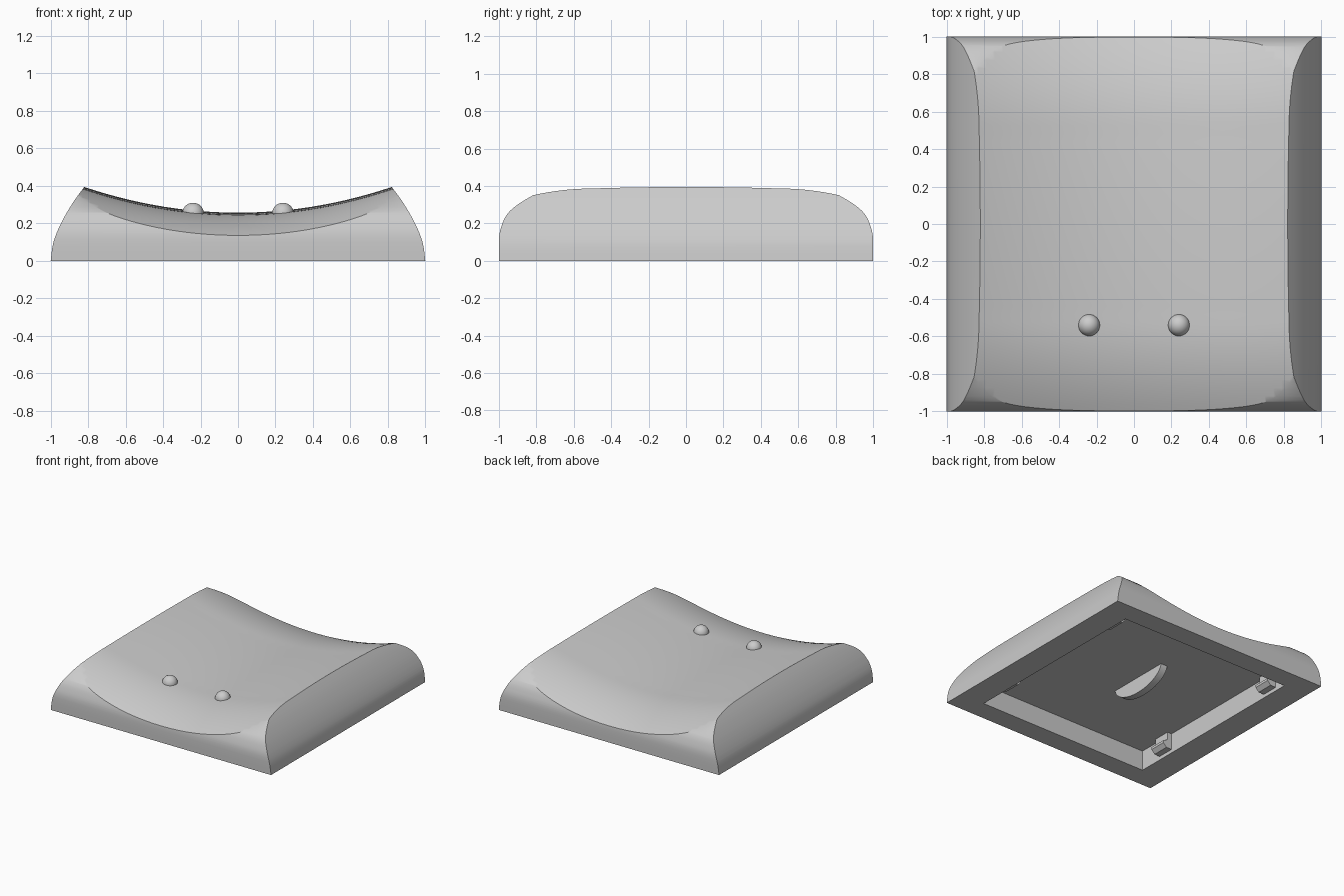
import bpy, bmesh, math
from mathutils import Matrix

if "Cube" in bpy.data.objects:
    bpy.data.objects.remove(bpy.data.objects["Cube"])

grey = bpy.data.materials.new("light_grey_plastic")
grey.use_nodes = True
colour = (0.6, 0.6, 0.6, 1)
grey.diffuse_color = colour
grey.node_tree.nodes["Principled BSDF"].inputs["Base Color"].default_value = colour


def finish(bm, name, helper=False):
    bmesh.ops.recalc_face_normals(bm, faces=bm.faces)
    mesh = bpy.data.meshes.new(name)
    bm.to_mesh(mesh)
    bm.free()
    mesh.materials.append(grey)
    ob = bpy.data.objects.new(name, mesh)
    bpy.context.collection.objects.link(ob)
    ob.hide_render = helper
    return ob


def select_only(ob):
    bpy.ops.object.select_all(action='DESELECT')
    ob.select_set(True)
    bpy.context.view_layer.objects.active = ob


def smooth(ob, angle=30):
    select_only(ob)
    bpy.ops.object.shade_smooth_by_angle(angle=math.radians(angle))


def boolean(ob, tool, operation):
    mod = ob.modifiers.new(operation.title(), 'BOOLEAN')
    mod.object, mod.operation, mod.solver = tool, operation, 'EXACT'
    select_only(ob)
    bpy.ops.object.modifier_apply(modifier=mod.name)
    bpy.data.objects.remove(tool)


def prism(name, points, to_3d, half, helper=False):
    """Extrude a closed 2D outline symmetrically along the remaining axis."""
    bm = bmesh.new()
    face = bm.faces.new([bm.verts.new(to_3d(u, w, -half)) for u, w in points])
    ext = bmesh.ops.extrude_face_region(bm, geom=[face])
    shift = [b - a for a, b in zip(to_3d(0, 0, 0), to_3d(0, 0, 2 * half))]
    bmesh.ops.translate(bm, vec=shift, verts=[v for v in ext['geom'] if isinstance(v, bmesh.types.BMVert)])
    return finish(bm, name, helper)


def box(name, size, centre, helper=False):
    bm = bmesh.new()
    bmesh.ops.create_cube(bm, size=1, matrix=Matrix.Translation(centre) @ Matrix.Diagonal((*size, 1)))
    return finish(bm, name, helper)


def spline(points, steps=6):
    """Catmull-Rom interpolation through a few profile points."""
    pts = [points[0], *points, points[-1]]
    out = []
    for a, b, c, d in zip(pts, pts[1:], pts[2:], pts[3:]):
        for i in range(steps):
            t = i / steps
            out.append(tuple(q + t * (r - p) / 2 + t * t * (2 * p - 5 * q + 4 * r - s) / 2
                             + t ** 3 * (3 * q - p - 3 * r + s) / 2 for p, q, r, s in zip(a, b, c, d)))
    return out + [points[-1]]


def x_profile(u, w, d):
    return (u, d, w)


def y_profile(u, w, d):
    return (d, u, w)


# Cap body: curved left and right flanks crossed with curved front and back walls
side = spline([(1, 0), (.985, .1), (.945, .2), (.888, .3), (.824, .39), (.75, .48)])
wall = spline([(1, 0), (1, .12), (.985, .19), (.955, .25), (.9, .3), (.8, .36), (.66, .43), (.5, .5)])
body = prism("cap_body", side + [(-u, w) for u, w in reversed(side)], x_profile, 1.2)
walls = prism("wall_helper", wall + [(-u, w) for u, w in reversed(wall)], y_profile, 1.2, True)
boolean(body, walls, 'INTERSECT')


# Dished top that rolls down toward the front and back
def top_height(x, y):
    roll = max(0, abs(y) - .5) / .5
    return .257 + .137 * (x / .82) ** 2 - .01 * min(1, abs(y) / .5) ** 2 - .112 * roll ** 2


n = 48
reach = 1.05
bm = bmesh.new()
bmesh.ops.create_grid(bm, x_segments=n, y_segments=n, size=reach)
for v in bm.verts:
    v.co.z = top_height(v.co.x, v.co.y)
rim = bmesh.ops.extrude_face_region(bm, geom=bm.faces[:])
for v in rim['geom']:
    if isinstance(v, bmesh.types.BMVert):
        v.co.z = 1
boolean(body, finish(bm, "dish_helper", True), 'DIFFERENCE')

# Hollow underside
ceiling = .165
boolean(body, box("recess_helper", (1.56, 1.66, 2 * ceiling), (0, 0, 0), True), 'DIFFERENCE')
smooth(body)

# Two touch bumps near the front edge
for label, sign in (("right", -1), ("left", 1)):
    bm = bmesh.new()
    bmesh.ops.create_uvsphere(bm, u_segments=32, v_segments=16, radius=.058,
                              matrix=Matrix.Translation((sign * .24, -.54, .252)))
    smooth(finish(bm, label + "_touch_bump"), 60)

# Half-round tab under the middle of the ceiling
arc = [(.27 * math.cos(a), ceiling + .01 - .14 * math.sin(a))
       for a in (math.pi * i / 24 for i in range(25))]
tab = prism("centre_tab", arc, y_profile, .03)
tab.location.x = -.07
smooth(tab)

# Hooked clips on both side walls of the recess
hook = [(.79, .17), (.79, .03), (.73, .03), (.7, .06), (.7, .08), (.74, .1), (.74, .17)]
for label, sign in (("right", -1), ("left", 1)):
    for place, y in (("front", -.56), ("back", .66)):
        clip = prism(f"{place}_{label}_clip", [(sign * u, w) for u, w in hook], x_profile, .07)
        clip.location.y = y
